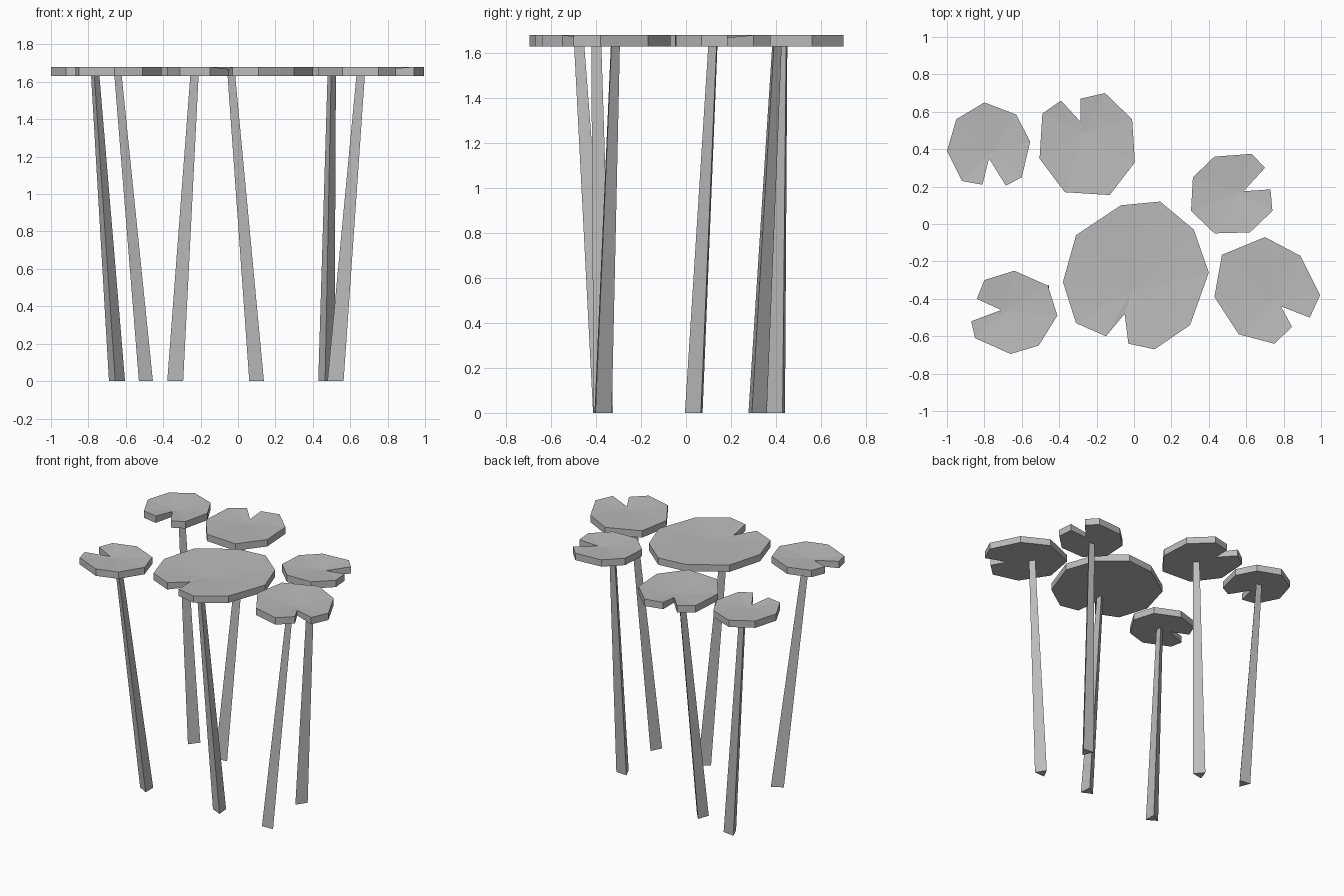
import bpy
import bmesh
from math import radians, cos, sin
from mathutils import Vector

PAD_BOTTOM, PAD_TOP = 1.63, 1.68
STEM_FOOT_RADIUS, STEM_TIP_RADIUS = 0.05, 0.026
CENTIMETRE = 0.01

default_cube = bpy.data.objects.get("Cube")
if default_cube:
    bpy.data.objects.remove(default_cube, do_unlink=True)


def make_material(name, value):
    material = bpy.data.materials.new(name)
    material.use_nodes = True
    colour = (value, value, value, 1)
    material.diffuse_color = colour
    material.node_tree.nodes["Principled BSDF"].inputs["Base Color"].default_value = colour
    return material


plain_grey = make_material("plain_grey", 0.5)


def finish_object(name, mesh_builder):
    """Turn a bmesh into a flat shaded object with outward normals."""
    bmesh.ops.recalc_face_normals(mesh_builder, faces=mesh_builder.faces)
    mesh = bpy.data.meshes.new(name)
    mesh_builder.to_mesh(mesh)
    mesh_builder.free()
    mesh.materials.append(plain_grey)
    model_part = bpy.data.objects.new(name, mesh)
    bpy.context.collection.objects.link(model_part)
    return model_part


def bridge_rings(mesh_builder, lower, upper):
    """Join two rings of equal length with a band of quads."""
    for index in range(len(lower)):
        following = (index + 1) % len(lower)
        mesh_builder.faces.new((lower[index], lower[following],
                                upper[following], upper[index]))


def make_pad(name, notch, rim):
    """Thick leaf: the outline starts at the notch and runs round the rim.

    The upper face is a shallow dish fanned around a sunken middle point.
    """
    outline = [Vector(point) * CENTIMETRE for point in [notch] + rim]
    middle = sum(outline[1:], Vector((0, 0))) / len(rim)
    # Keep the fan centre on the inner side of the notch
    middle = middle.lerp(outline[0], 0.3)
    builder = bmesh.new()
    lower = [builder.verts.new((p.x, p.y, PAD_BOTTOM)) for p in outline]
    upper = [builder.verts.new((p.x, p.y, PAD_TOP)) for p in outline]
    upper[0].co.z -= 0.012
    hub = builder.verts.new((middle.x, middle.y, PAD_TOP - 0.015))
    bridge_rings(builder, lower, upper)
    builder.faces.new(lower)
    for index, corner in enumerate(upper):
        builder.faces.new((corner, upper[(index + 1) % len(upper)], hub))
    return finish_object(name, builder)


def make_stem(name, foot, tip, turn):
    """Leaning three-sided stalk, narrower at the tip than at the foot."""
    builder = bmesh.new()
    rings = []
    for centre, radius, height in ((foot, STEM_FOOT_RADIUS, 0),
                                   (tip, STEM_TIP_RADIUS, PAD_BOTTOM + 0.005)):
        angles = [radians(turn + side * 120) for side in range(3)]
        rings.append([builder.verts.new((centre[0] + radius * cos(angle),
                                         centre[1] + radius * sin(angle),
                                         height)) for angle in angles])
    bridge_rings(builder, rings[0], rings[1])
    for ring in rings:
        builder.faces.new(ring)
    return finish_object(name, builder)


# Large middle leaf
make_pad("large_pad", (-5, -48),
         [(-15, -60), (-31, -53), (-38, -31), (-31, -6), (-7, 10), (14, 12),
          (32, -3), (40, -26), (30, -54), (11, -67), (-3, -64)])
make_stem("large_pad_stem", foot=(0.11, -0.37), tip=(-0.03, -0.40), turn=-55)

# Back leaves
make_pad("back_right_pad", (-77.5, 35),
         [(-81, 21), (-92, 23), (-100, 39), (-95, 56), (-80, 65),
          (-63, 58.5), (-55.5, 44), (-60, 25), (-68.5, 20.5)])
make_stem("back_right_stem", foot=(-0.65, 0.41), tip=(-0.765, 0.435), turn=-97)

make_pad("back_middle_pad", (-28.5, 54.5),
         [(-28.5, 67), (-15.5, 70), (-1, 56), (0.5, 33), (-13, 15.5),
          (-37, 17), (-50.5, 35), (-49, 59), (-39, 66)])
make_stem("back_middle_stem", foot=(-0.34, 0.31), tip=(-0.235, 0.40), turn=-20)

make_pad("back_left_pad", (58.5, 17.5),
         [(73, 18.5), (74, 7), (62, -4.5), (43, -5), (30.5, 7),
          (31.5, 25), (43, 36), (63, 37.5), (70, 30)])
make_stem("back_left_stem", foot=(0.47, 0.045), tip=(0.5, 0.125), turn=-95)

# Front leaves
make_pad("front_left_pad", (78.5, -44),
         [(84.5, -55), (75, -64), (56, -59), (43, -39), (47, -16.5),
          (70, -7), (89, -17), (99.5, -38), (94, -50)])
make_stem("front_left_stem", foot=(0.52, -0.38), tip=(0.655, -0.32), turn=-27)

make_pad("front_right_pad", (-71, -46),
         [(-84, -40), (-80, -30), (-64, -25), (-46, -33), (-41, -49),
          (-51, -65), (-66, -69.5), (-85, -61), (-87, -52)])
make_stem("front_right_stem", foot=(-0.48, -0.37), tip=(-0.635, -0.475), turn=-60)
